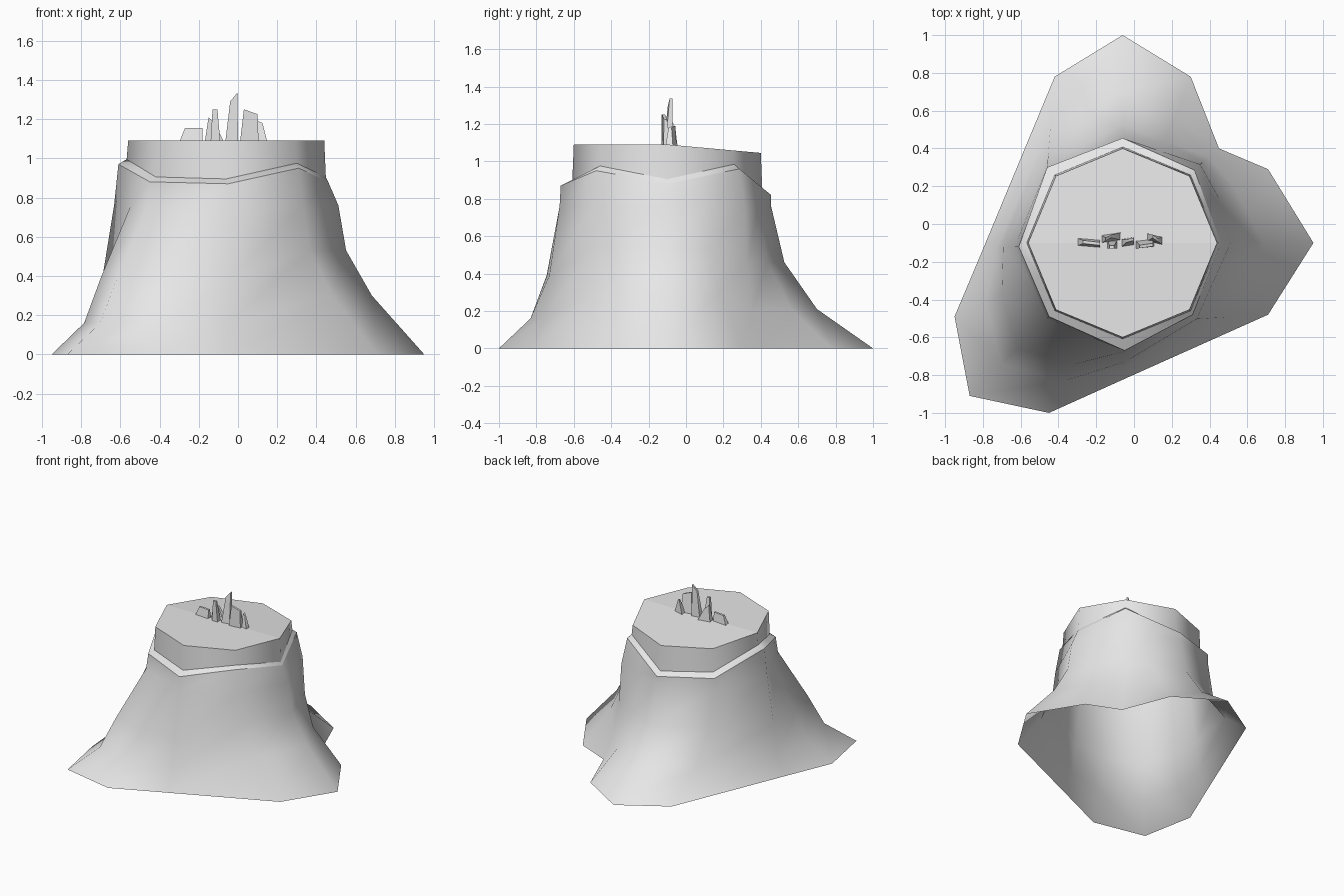
import bpy, bmesh, math
from mathutils import Vector

cube = bpy.data.objects.get("Cube")
if cube:
    bpy.data.objects.remove(cube, do_unlink=True)

wood = bpy.data.materials.new("pale_grey")
wood.use_nodes = True
wood.diffuse_color = (0.8, 0.8, 0.8, 1)
wood.node_tree.nodes["Principled BSDF"].inputs["Base Color"].default_value = (0.8, 0.8, 0.8, 1)


def finish(name, bm, angle):
    """Turn a bmesh into a smooth shaded object with sharp edges kept."""
    mesh = bpy.data.meshes.new(name)
    bm.to_mesh(mesh)
    bm.free()
    mesh.materials.append(wood)
    obj = bpy.data.objects.new(name, mesh)
    bpy.context.collection.objects.link(obj)
    bpy.ops.object.select_all(action='DESELECT')
    obj.select_set(True)
    bpy.context.view_layer.objects.active = obj
    bpy.ops.object.shade_smooth_by_angle(angle=math.radians(angle))
    return obj


# Torn bark rim: eight corners, anticlockwise from +x
RIM = [Vector(p) for p in [
    (0.46, -0.10, 0.88), (0.32, 0.285, 0.96), (-0.06, 0.455, 0.82), (-0.46, 0.30, 0.85),
    (-0.61, -0.12, 0.97), (-0.45, -0.49, 0.88), (-0.05, -0.67, 0.87), (0.31, -0.48, 0.95)]]
# How far the bark swells below each rim corner
SWELL = [1.10, 1.08, 1.0, 1.0, 1.04, 1.03, 1.01, 1.06]
CENTRE = Vector((-0.06, -0.10, 0))

# Root shapes: (height, share of the way out to the ground outline)
RIGHT_ROOT = ((0.30, 0.39), (0.53, 0.09))
BACK_ROOT = ((0.21, 0.45), (0.46, 0.13))
FRONT_ROOT = ((0.16, 0.59), (0.39, 0.38))

# Root outline on the ground: position along the rim, x, y, root shape
FOOT = [(0, 0.95, -0.10, RIGHT_ROOT), (0.5, 0.71, 0.29, RIGHT_ROOT),
        (1, 0.45, 0.40, BACK_ROOT), (1.5, 0.30, 0.78, BACK_ROOT),
        (2, -0.06, 1.0, BACK_ROOT), (3, -0.42, 0.78, BACK_ROOT),
        (4, -0.79, -0.11, FRONT_ROOT), (4.5, -0.95, -0.49, FRONT_ROOT),
        (5, -0.87, -0.91, FRONT_ROOT), (5.5, -0.45, -1.0, FRONT_ROOT),
        (6, -0.05, -0.82, FRONT_ROOT), (7, 0.71, -0.48, RIGHT_ROOT)]


def along(ring, t):
    i = int(t)
    return ring[i % 8].lerp(ring[(i + 1) % 8], t - i)


def heart_corner(i, radius):
    a = math.radians(45 * i)
    x, y = CENTRE.x + radius * math.cos(a), CENTRE.y + radius * math.sin(a)
    return Vector((x, y, 1.09 - 0.09 * max(0, y + 0.10)))


top = [heart_corner(i, 0.50) for i in range(8)]
lip = [heart_corner(i, 0.508) for i in range(8)]
shoulders = []
for inner, outer, swell in zip(lip, RIM, SWELL):
    inner.z = outer.z + 0.025
    shoulder = CENTRE + (outer - CENTRE) * swell
    shoulder.z = 0.76
    shoulders.append(shoulder)

# Stump: flared roots, bark rim, heartwood wall and sloping cut top
bm = bmesh.new()
columns = []
for t, fx, fy, root in FOOT:
    foot = Vector((fx, fy, 0))
    path = [foot]
    for height, spread in root:
        p = along(shoulders, t).lerp(foot, spread)
        p.z = height
        path.append(p)
    path += [along(ring, t) for ring in (shoulders, RIM, lip, top)]
    columns.append([bm.verts.new(p) for p in path])
for i, a in enumerate(columns):
    b = columns[(i + 1) % len(columns)]
    for k in range(len(a) - 1):
        bm.faces.new((a[k], b[k], b[k + 1], a[k + 1]))
    # Crisp edges along the rim, the lip and the cut top
    for k in (-3, -2, -1):
        bm.edges.get((a[k], b[k])).smooth = False
crown = [c[-1] for c in columns]
bm.faces.new(crown[:7])
bm.faces.new(crown[6:] + crown[:1])
bm.edges.get((crown[0], crown[6])).smooth = False
finish("stump", bm, 80)


def splinter(name, left, right, tip_left, tip_right, y_left, y_right, lean):
    """A thin upright sliver; tips are (x, z), tapering towards the top."""
    bm = bmesh.new()
    outline = [(left, 1.08, y_left, 0.02), (right, 1.08, y_right, 0.02),
               (*tip_right, y_right + lean, 0.008), (*tip_left, y_left + lean, 0.008)]
    front = [bm.verts.new((x, y - d, z)) for x, z, y, d in outline]
    back = [bm.verts.new((x, y + d, z)) for x, z, y, d in outline]
    bm.faces.new(front)
    bm.faces.new(back[::-1])
    for i in range(4):
        j = (i + 1) % 4
        bm.faces.new((front[j], front[i], back[i], back[j]))
    finish(name, bm, 60)


# Broken splinters standing along the hinge line
SPLINTERS = [
    ("block", -0.30, -0.18, (-0.27, 1.155), (-0.18, 1.155), -0.095, -0.105, 0),
    ("slanted", -0.17, -0.07, (-0.15, 1.21), (-0.12, 1.18), -0.08, -0.065, 0),
    ("narrow", -0.14, -0.09, (-0.13, 1.25), (-0.105, 1.25), -0.11, -0.11, -0.012),
    ("tall", -0.065, 0.0, (-0.04, 1.29), (-0.003, 1.335), -0.10, -0.09, 0.01),
    ("broad", 0.01, 0.105, (0.03, 1.25), (0.10, 1.225), -0.11, -0.10, -0.01),
    ("short", 0.07, 0.15, (0.10, 1.19), (0.125, 1.18), -0.07, -0.09, 0.005)]
for name, *shape in SPLINTERS:
    splinter(name + "_splinter", *shape)
